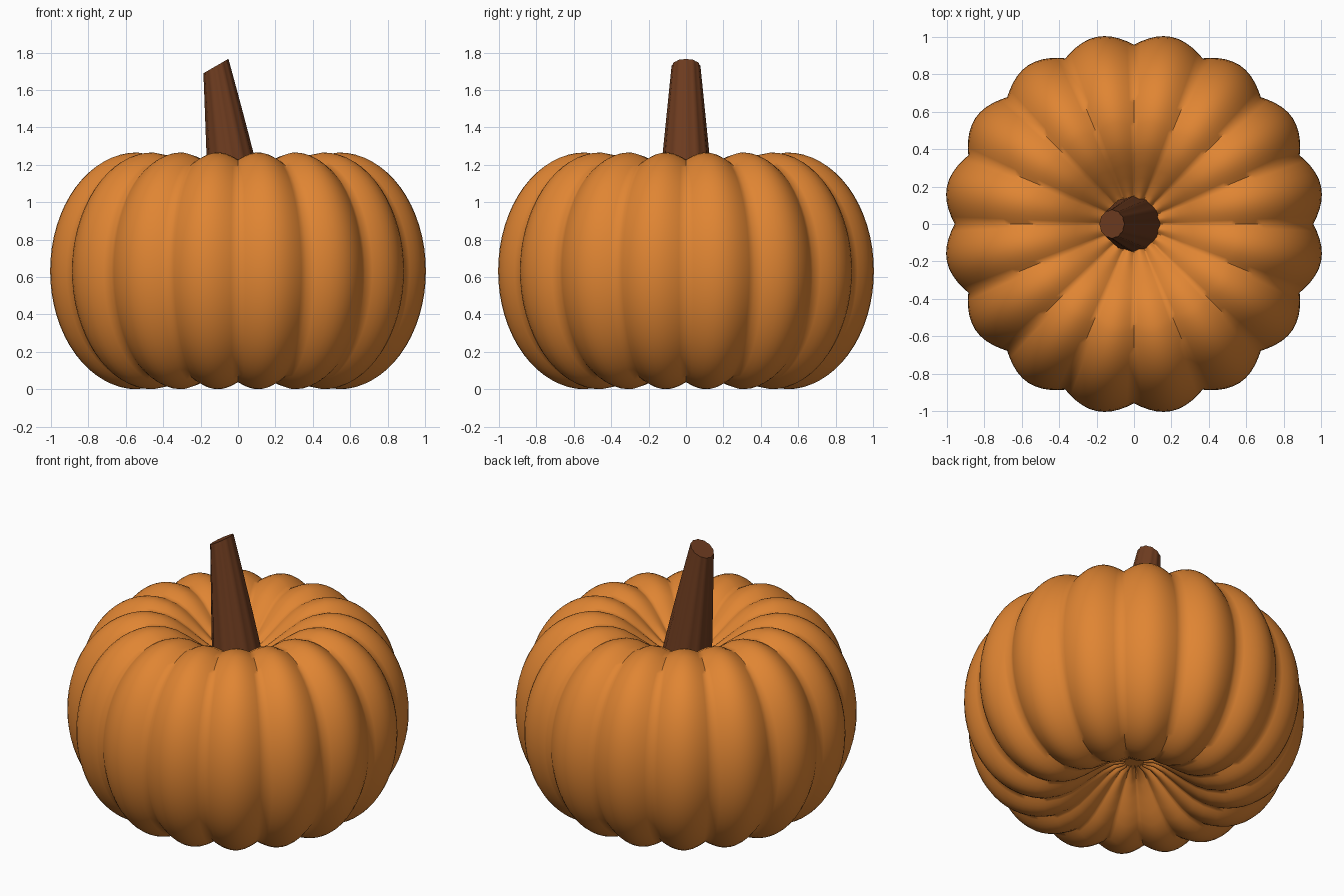
import bpy, bmesh
from math import sin, cos, pi, radians, sqrt

if "Cube" in bpy.data.objects:
    bpy.data.objects.remove(bpy.data.objects["Cube"])

def material(name, color):
    m = bpy.data.materials.new(name)
    m.diffuse_color = (*color, 1)
    m.use_nodes = True
    m.node_tree.nodes["Principled BSDF"].inputs["Base Color"].default_value = m.diffuse_color
    return m

def loft(name, rings, mat, angle):
    """Skin a list of closed rings and cap both ends."""
    bm = bmesh.new()
    loops = [[bm.verts.new(p) for p in ring] for ring in rings]
    n = len(loops[0])
    for a, b in zip(loops, loops[1:]):
        for i in range(n):
            j = (i + 1) % n
            bm.faces.new((a[i], a[j], b[j], b[i]))
    bm.faces.new(loops[0][::-1])
    bm.faces.new(loops[-1])
    bmesh.ops.recalc_face_normals(bm, faces=bm.faces)
    me = bpy.data.meshes.new(name)
    bm.to_mesh(me)
    bm.free()
    ob = bpy.data.objects.new(name, me)
    bpy.context.collection.objects.link(ob)
    me.materials.append(mat)
    bpy.ops.object.select_all(action='DESELECT')
    bpy.context.view_layer.objects.active = ob
    ob.select_set(True)
    bpy.ops.object.shade_smooth_by_angle(angle=radians(angle))
    return ob

# Pumpkin body: dimpled profile (radius, height from the middle), scaled per rib
RIBS, SEGS, MID, STEPS = 16, 160, 0.633, 32
inner = [(0.06, 0.385), (0.12, 0.395), (0.18, 0.43), (0.25, 0.485),
         (0.32, 0.54), (0.39, 0.588), (0.46, 0.618)]
outer = [(0.55 + 0.47 * sin(pi * k / STEPS), -0.633 * cos(pi * k / STEPS))
         for k in range(STEPS + 1)]
profile = [(r, -h) for r, h in inner] + outer + inner[::-1]

def body_ring(r, h):
    ring = []
    for i in range(SEGS):
        t = 2 * pi * i / SEGS
        f = 0.94 + 0.06 * abs(sin(RIBS / 2 * t))
        ring.append((r * f * cos(t), r * f * sin(t), MID + h * f))
    return ring

loft("pumpkin_body", [body_ring(r, h) for r, h in profile],
     material("pumpkin_orange", (0.745, 0.235, 0.033)), 60)

# Stem: tapered, fluted, leaning to -x with a slanted cut top
def stem_ring(t, flutes=12, segs=48):
    cx, cz, rad, tilt = -0.118 * t, 0.97 + 0.758 * t, 0.15 - 0.075 * t, radians(30) * t
    ring = []
    for i in range(segs):
        a = 2 * pi * i / segs
        r = rad * (1 + 0.03 * cos(flutes * a))
        ring.append((cx + r * cos(a) * cos(tilt), r * sin(a),
                     cz + r * cos(a) * sin(tilt)))
    return ring

loft("stem", [stem_ring(k / 6) for k in range(7)],
     material("stem_brown", (0.156, 0.045, 0.014)), 40)
